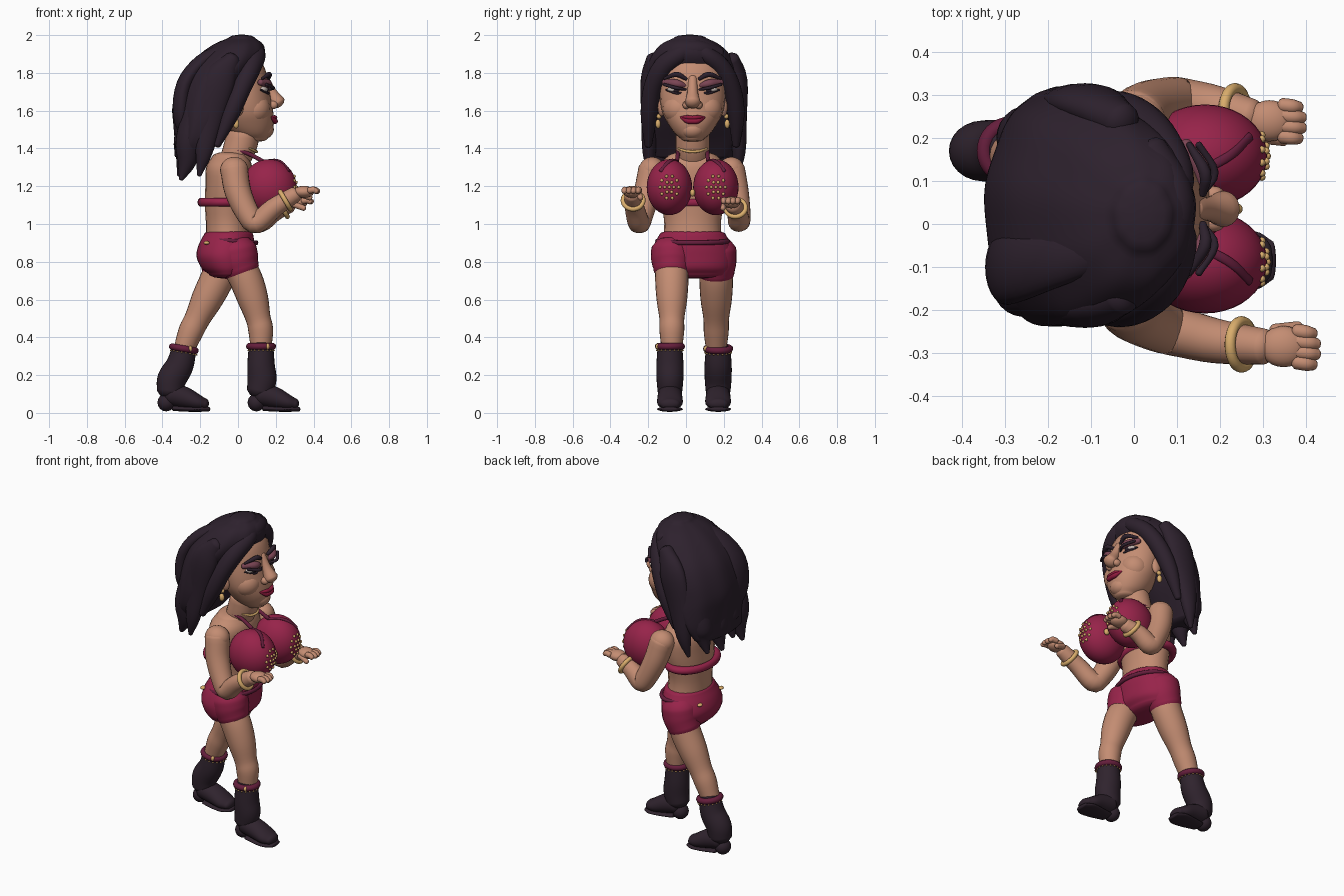
import bpy, bmesh
from math import sin, cos, pi, radians, sqrt
from mathutils import Vector

if "Cube" in bpy.data.objects:
    bpy.data.objects.remove(bpy.data.objects["Cube"], do_unlink=True)


def material(name, *rgb):
    mat = bpy.data.materials.new(name)
    mat.use_nodes = True
    mat.diffuse_color = (*rgb, 1)
    mat.node_tree.nodes["Principled BSDF"].inputs["Base Color"].default_value = (*rgb, 1)
    return mat


skin = material("skin", .55, .265, .17)
dark_hair = material("dark hair", .026, .015, .026)
leather = material("boot leather", .029, .017, .027)
crimson = material("crimson cloth", .31, .017, .068)
trim = material("dark trim", .13, .013, .045)
gold = material("gold", .7, .42, .15)
lipstick = material("lipstick", .27, .01, .045)
shadow = material("eye shadow", .2, .06, .09)
white = material("eye white", .55, .47, .43)

X, Y, Z = Vector((1, 0, 0)), Vector((0, 1, 0)), Vector((0, 0, 1))
MID = .035  # the body's symmetry plane lies slightly to one side


def spline(rows, steps):
    """Catmull-Rom resampling of rows of numbers."""
    rows = [Vector(r) for r in rows]
    padded = [rows[0] * 2 - rows[1]] + rows + [rows[-1] * 2 - rows[-2]]
    result = []
    for a, b, c, d in zip(padded, padded[1:], padded[2:], padded[3:]):
        for k in range(steps):
            t = k / steps
            result.append((b * 2 + (c - a) * t + (a * 2 - b * 5 + c * 4 - d) * t * t
                           + (b * 3 - a - c * 3 + d) * t ** 3) / 2)
    return result + [rows[-1]]


def loft(name, rows, mat, flat=False, side=Y, steps=4, sides=24, waves=0, depth=0):
    """Rounded body through rows of (x, y, z, radius, radius along side)."""
    rows = [tuple(r) if len(r) == 5 else (*r, r[-1]) for r in rows]
    path = spline(rows, steps)
    bm = bmesh.new()
    rings = []

    def add_ring(centre, out, across, ra, rb):
        ring = []
        for i in range(sides):
            angle = 2 * pi * i / sides
            swell = 1 + depth * sin(waves * angle)
            ring.append(bm.verts.new(centre + out * ra * swell * cos(angle)
                                     + across * rb * swell * sin(angle)))
        rings.append(ring)

    for i, row in enumerate(path):
        centre = Vector(row[:3])
        before, after = path[max(i - 1, 0)], path[min(i + 1, len(path) - 1)]
        tangent = (Vector(after[:3]) - Vector(before[:3])).normalized()
        along = Z * (1 if tangent.z > 0 else -1) if flat else tangent
        across = (side - along * side.dot(along)).normalized()
        out = across.cross(along)
        ra, rb = max(row[3], .002), max(row[4], .002)
        # domed caps close both ends
        bulge = min(ra, rb) * (.25 if flat else .7)
        if i == 0:
            for a in (.15, .5, .85):
                add_ring(centre - along * bulge * cos(a * pi / 2), out, across,
                         ra * sin(a * pi / 2), rb * sin(a * pi / 2))
        add_ring(centre, out, across, ra, rb)
        if i == len(path) - 1:
            for a in (.85, .5, .15):
                add_ring(centre + along * bulge * cos(a * pi / 2), out, across,
                         ra * sin(a * pi / 2), rb * sin(a * pi / 2))
    for low, high in zip(rings, rings[1:]):
        for i in range(sides):
            j = (i + 1) % sides
            bm.faces.new((low[i], low[j], high[j], high[i]))
    bm.faces.new(rings[0][::-1])
    bm.faces.new(rings[-1])
    bmesh.ops.recalc_face_normals(bm, faces=bm.faces)
    mesh = bpy.data.meshes.new(name)
    bm.to_mesh(mesh)
    bm.free()
    mesh.materials.append(mat)
    mesh.shade_smooth()
    bpy.context.collection.objects.link(bpy.data.objects.new(name, mesh))


def finish(name, mat):
    obj = bpy.context.object
    obj.name = name
    obj.data.materials.append(mat)
    obj.data.shade_smooth()


def ball(name, place, size, mat, segments=24):
    bpy.ops.mesh.primitive_uv_sphere_add(segments=segments, ring_count=segments // 2, radius=1, location=place)
    bpy.context.object.scale = size
    finish(name, mat)


def hoop(name, place, rx, ry, thick, mat, tilt=0):
    mean = (rx + ry) / 2
    bpy.ops.mesh.primitive_torus_add(major_radius=1, minor_radius=thick / mean, major_segments=32,
                                     minor_segments=10, location=place, rotation=(0, radians(tilt), 0))
    bpy.context.object.scale = (rx, ry, mean)
    finish(name, mat)


# Torso, neck and head
loft("torso", [(-.05, MID, .88, .12, .16), (-.055, MID, 1, .115, .15), (-.055, MID, 1.1, .12, .165),
               (-.05, MID, 1.2, .123, .185), (-.047, MID, 1.3, .122, .185), (-.04, MID, 1.36, .095, .13)],
     skin, flat=True)
loft("neck", [(-.03, MID, 1.3, .08), (.003, MID, 1.38, .09), (.03, MID, 1.48, .09)], skin, flat=True)
loft("head", [(.09, MID, 1.45, .065, .06), (.075, MID, 1.48, .1, .095), (.06, MID, 1.53, .13, .13),
              (.05, MID, 1.59, .137, .16), (.035, MID, 1.67, .14, .173), (.015, MID, 1.76, .145, .17),
              (0, MID, 1.84, .135, .16), (0, MID, 1.9, .09, .1)], skin, flat=True)
ball("chin", (.13, MID, 1.5), (.06, .065, .052), skin)
loft("nose", [(.14, MID, 1.77, .024), (.175, MID, 1.7, .028), (.207, MID, 1.645, .042)], skin)
for name, z, thick in (("upper_lip", 1.565, .011), ("lower_lip", 1.547, .014)):
    loft(name, [(.174, MID - .064, 1.565, .004), (.193, MID - .03, z, thick), (.197, MID, z - .003, thick),
                (.193, MID + .03, z, thick), (.174, MID + .064, 1.565, .004)], lipstick, side=Z)

# Mirrored face features and jewellery
for s, label in ((-1, "right"), (1, "left")):
    def spot(x, y, z, *r):
        return (x, MID + s * y, z, *r)
    ball(label + "_cheek", spot(.085, .07, 1.61), (.087, .088, .085), skin)
    ball(label + "_nostril", spot(.185, .033, 1.63), (.026, .02, .022), skin)
    ball(label + "_eye", spot(.128, .088, 1.712), (.03, .045, .02), white)
    ball(label + "_iris", spot(.15, .085, 1.71), (.012, .018, .016), dark_hair)
    loft(label + "_eyelid", [spot(.15, .035, 1.73, .01), spot(.158, .085, 1.743, .022),
                             spot(.118, .15, 1.75, .016)], shadow, side=Z)
    loft(label + "_lashes", [spot(.16, .035, 1.712, .006), spot(.188, .085, 1.72, .009),
                             spot(.15, .15, 1.738, .008)], dark_hair, side=Z)
    loft(label + "_lower_lashes", [spot(.15, .045, 1.7, .005), spot(.16, .085, 1.692, .006),
                                   spot(.122, .14, 1.71, .005)], dark_hair, side=Z)
    loft(label + "_eyebrow", [spot(.16, .035, 1.768, .009), spot(.165, .085, 1.792, .014),
                              spot(.128, .15, 1.77, .007)], dark_hair, side=Z)
    ball(label + "_ear", spot(0, .165, 1.62), (.03, .02, .05), skin)
    ball(label + "_earring_bead", spot(-.01, .178, 1.57), (.014, .013, .014), gold)
    ball(label + "_earring_drop", spot(-.01, .183, 1.53), (.016, .014, .024), gold)

# Hair: softly grooved mass, swept fringe, side locks and hanging tips
loft("hair_mass", [(-.25, .035, 1.36, .085, .22), (-.225, .035, 1.44, .11, .26), (-.195, .035, 1.53, .147, .275),
                   (-.17, .035, 1.62, .177, .275), (-.14, .035, 1.72, .183, .27), (-.09, .03, 1.81, .192, .255),
                   (-.035, .025, 1.89, .177, .21), (.0, .02, 1.95, .13, .155), (.02, .02, 1.985, .07, .085)],
     dark_hair, flat=True, sides=96, waves=9, depth=.012)
loft("right_fringe", [(.05, .06, 1.94, .045), (.095, -.03, 1.9, .05), (.068, -.12, 1.83, .055),
                      (.02, -.175, 1.72, .05), (-.04, -.195, 1.58, .045), (-.11, -.2, 1.42, .02)],
     dark_hair, side=X)
loft("left_fringe", [(.055, .01, 1.94, .045), (.095, .1, 1.9, .045), (.06, .185, 1.83, .05),
                     (.01, .24, 1.72, .05), (-.05, .265, 1.58, .045), (-.11, .265, 1.42, .02)],
     dark_hair, side=X)
loft("brow_lock", [(.02, -.09, 1.92, .05), (.08, .0, 1.92, .055), (.085, .08, 1.92, .05),
                   (.04, .17, 1.9, .04)], dark_hair, side=Z)
for y, drop, back in ((-.14, .0, .02), (-.03, .06, .03), (.08, .02, .03), (.2, .04, .01)):
    loft("hair_tip", [(-.2 - back, y, 1.6, .07, .075), (-.24 - back, y, 1.44, .07, .075),
                      (-.25 - back, y, 1.33 + drop, .05, .05), (-.28 - back, y, 1.24 + drop, .014)], dark_hair)
for y in (-.195, .28):
    loft("side_lock", [(-.03, y * .85, 1.87, .045), (-.1, y, 1.76, .085, .045), (-.15, y, 1.57, .075, .042),
                       (-.18, y, 1.38, .045, .035), (-.205, y * .95, 1.26, .012)], dark_hair)
loft("crown_lock", [(-.06, -.05, 1.935, .03, .05), (-.19, -.08, 1.86, .04, .07),
                    (-.28, -.1, 1.74, .045, .085), (-.3, -.1, 1.58, .045, .08), (-.28, -.1, 1.45, .02)], dark_hair)

# Top: cups, beads, straps, back band, clasp and neck chain
for s, label in ((-1, "right"), (1, "left")):
    cy = MID + s * .123
    ball(label + "_cup", (.165, cy, 1.195), (.145, .12, .148), crimson, segments=40)
    for count, spread in ((1, 0), (6, .2), (10, .42)):
        for k in range(count):
            a = 2 * pi * k / count
            place = (.165 + .145 * cos(spread), cy + .12 * sin(spread) * cos(a), 1.195 + .148 * sin(spread) * sin(a))
            ball("cup_bead", place, (.009, .009, .009), gold, segments=8)
    loft(label + "_strap", [(.0, MID + s * .08, 1.39, .01), (.06, MID + s * .078, 1.37, .011),
                            (.13, cy - s * .04, 1.333, .011)], trim)
    # decorative strip lying on the curved top of the cup
    strip = []
    for dx, dy in ((-.03, -.04), (.03, -.015), (.07, .01), (.105, .045)):
        rise = .148 * sqrt(1 - (dx / .145) ** 2 - (dy / .12) ** 2)
        strip.append((.165 + dx, cy + s * dy, 1.195 + rise, .007, .011))
    loft(label + "_cup_strip", strip, trim)
hoop("back_band", (-.07, MID, 1.115), .125, .175, .024, crimson)
loft("neck_chain", [(.06, MID - .075, 1.4, .005), (.094, MID - .03, 1.385, .007),
                    (.094, MID + .03, 1.385, .007), (.06, MID + .075, 1.4, .005)], gold, side=Z)
ball("clasp", (.235, MID, 1.165), (.018, .014, .02), gold)

# Shorts, belt and buckles
loft("shorts", [(-.055, MID, .735, .1, .19), (-.06, MID, .77, .135, .21), (-.068, MID, .83, .152, .22),
                (-.06, MID, .89, .148, .205), (-.05, MID, .945, .13, .175)], crimson, flat=True, sides=36)
hoop("belt", (-.04, MID, .91), .137, .184, .013, trim, 4)
for x, y, z in ((.045, -.12, .893), (-.166, -.115, .9), (-.188, .13, .89)):
    ball("belt_buckle", (x, y, z), (.016, .018, .01), gold)

# Legs and boots: the right leg strides forward, the left trails
legs = (("right", -.075, -.085, .352, 0,
         [(.005, .78, .087), (.045, .7, .088), (.08, .6, .081), (.107, .5, .066), (.12, .44, .066), (.122, .35, .056)],
         .122, [(-.01, .86, .11), (.0, .81, .109), (.015, .765, .098)]),
        ("left", .16, .17, .34, 1,
         [(-.085, .78, .088), (-.115, .7, .089), (-.165, .6, .083), (-.215, .5, .068), (-.25, .43, .066), (-.285, .34, .055)],
         -.287, [(-.07, .86, .107), (-.08, .8, .107), (-.1, .745, .097)]))
for label, hip, y, top, lean, rows, cx, cloth in legs:
    loft(label + "_leg", [(x, hip, z, r, r) for x, z, r in rows], skin)
    loft(label + "_shorts_leg", [(x, hip, z, r, r) for x, z, r in cloth], crimson)
    foot = cx + .01 - .068 * lean
    heel = foot - .015
    loft(label + "_boot_shaft", [(cx, y, top - .01, .066, .066), (cx - .022 * lean, y, .25, .073, .072),
                                 (foot - .005, y, .18, .077, .071), (heel, y, .12, .07, .066)], leather)
    loft(label + "_boot_foot", [(heel + .01, y, .1, .062, .064), (heel + .08, y, .08, .056, .066),
                                (heel + .145, y, .056, .042, .068), (heel + .185, y, .046, .03, .052)], leather)
    loft(label + "_sole", [(heel + .02, y, .024, .014, .045), (heel + .1, y, .02, .014, .062),
                           (heel + .165, y, .02, .014, .068), (heel + .205, y, .02, .012, .045)], leather)
    ball(label + "_heel", (heel - .02, y, .055), (.046, .05, .047), leather)
    hoop(label + "_boot_cuff", (cx, y, top), .062, .062, .018, trim, 10 * lean)
    for k in range(18):
        a = 2 * pi * k / 18
        ball("cuff_stitch", (cx + .067 * cos(a), y + .069 * sin(a), top - .021 - lean * .012 * cos(a)),
             (.006, .006, .004), gold, segments=8)
    ball(label + "_cuff_stud", (cx + .035, y - .064, top), (.01, .013, .015), gold)

# Arms, bracelets and hands
arms = (("right", [(-.02, -.18, 1.285, .073), (0, -.205, 1.17, .07), (.055, -.235, 1.05, .062),
                   (.1, -.25, 1.008, .058), (.19, -.272, 1.085, .052), (.3, -.285, 1.155, .042)],
         Vector((.348, -.285, 1.17)), -.02, (.25, -.28, 1.125)),
        ("left", [(.0, .24, 1.285, .073), (.03, .263, 1.17, .069), (.085, .28, 1.05, .062),
                  (.12, .28, 1.015, .058), (.19, .27, 1.065, .052), (.27, .25, 1.1, .042)],
         Vector((.315, .24, 1.115)), -.015, (.235, .262, 1.085)))
for label, rows, palm, turn, wrist in arms:
    loft(label + "_arm", rows, skin)
    ball(label + "_shoulder", rows[0][:3], (.075, .07, .07), skin)
    ball(label + "_palm", palm, (.055, .048, .032), skin)
    hoop(label + "_bracelet", wrist, .053, .053, .013, gold, 60)
    for k in (-1.5, -.5, .5, 1.5):
        base = palm + Vector((.03, k * .024, .008))
        tip = palm + Vector((.08 - abs(k) * .008, k * .024 + turn * .3, .002))
        loft(label + "_finger", [(*base, .017), (*(base.lerp(tip, .6) + Z * .006), .017), (*tip, .014)],
             skin, sides=12)
    inward = 1 if label == "right" else -1
    loft(label + "_thumb", [(*(palm + Vector((-.02, inward * .035, -.01))), .018),
                            (*(palm + Vector((.035, inward * .045, -.032))), .014)], skin, sides=12)
